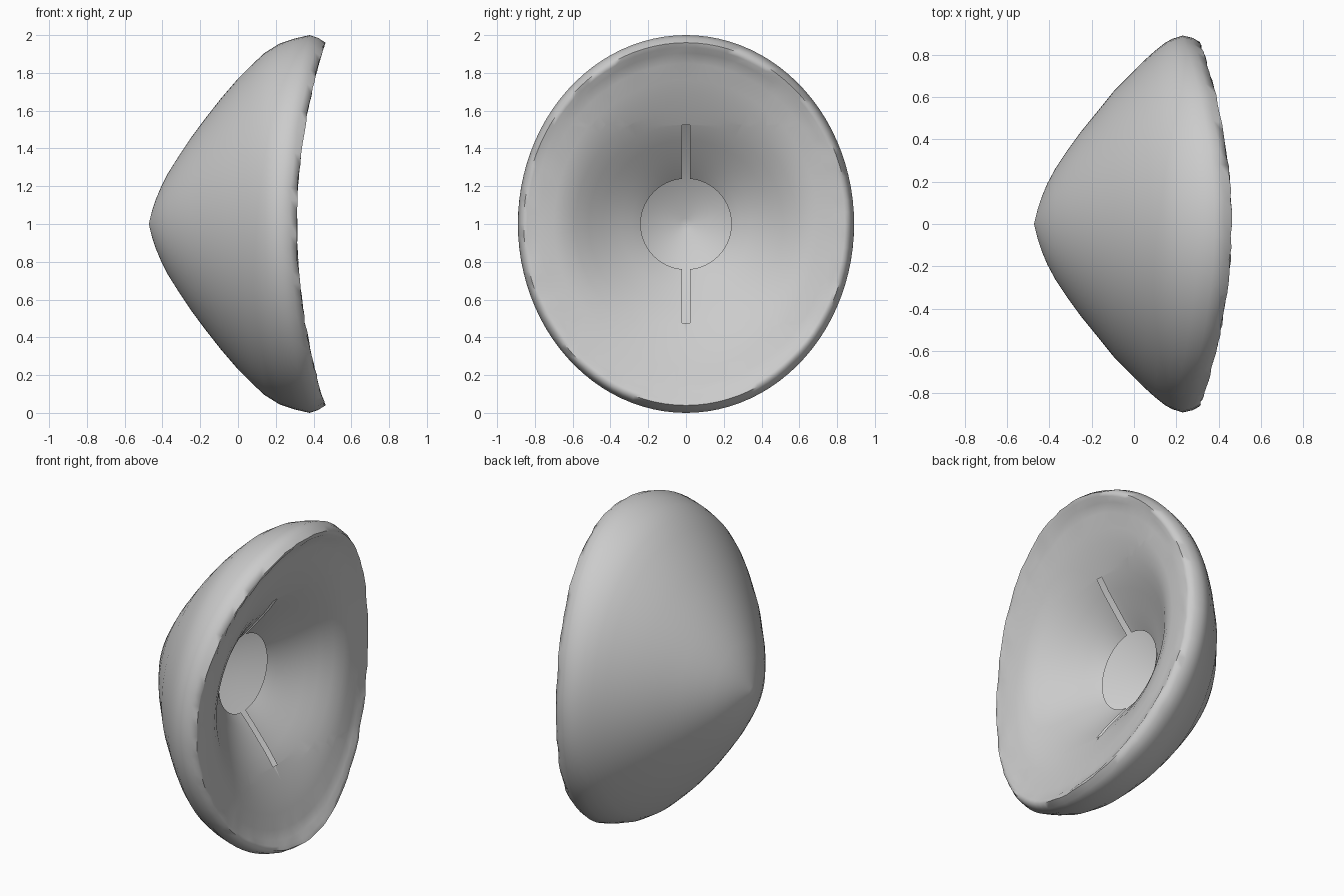
import bpy, bmesh, random
from math import sin, cos, pi

if "Cube" in bpy.data.objects:
    bpy.data.objects.remove(bpy.data.objects["Cube"])

random.seed(4)
SEG = 96

# Profile points: (x, radius, y scale, how far the sides sweep back)
OUTER = [(-.465, .03, 1, 0), (-.455, .07, 1, 0), (-.435, .13, 1, 0), (-.41, .19, 1, 0),
         (-.37, .27, .98, 0), (-.31, .365, .97, 0), (-.25, .455, .96, 0), (-.18, .55, .95, 0),
         (-.09, .665, .94, .05), (0, .77, .92, .1), (.07, .84, .91, .2),
         (.14, .905, .9, .3), (.22, .955, .895, .5), (.30, .982, .89, .8), (.38, 1.0, .89, 1)]
RIM = [(.425, .985, .892, 1), (.46, .96, .895, 1), (.45, .935, .9, .93), (.425, .905, .9, .76)]
INNER = [(.40, .85, .91, .62), (.37, .76, .92, .46), (.34, .69, .94, .33), (.305, .61, .96, .3),
         (.26, .525, .98, .33), (.205, .445, 1, .28), (.125, .345, 1, .18),
         (.08, .29, 1, .08), (.035, .24, 1, 0)]


def ring(bm, p, wobble=0):
    x, r, sy, w = p
    out = []
    for i in range(SEG):
        a = 2 * pi * i / SEG
        j = random.uniform(-wobble, wobble)
        out.append(bm.verts.new((x - .15 * w * cos(a) ** 2 + j, r * sy * cos(a), 1 + r * sin(a))))
    return out


def loft(bm, rings):
    for a, b in zip(rings, rings[1:]):
        for i in range(SEG):
            k = (i + 1) % SEG
            bm.faces.new((a[i], a[k], b[k], b[i]))


def finish(bm, name):
    me = bpy.data.meshes.new(name)
    bm.to_mesh(me)
    bm.free()
    ob = bpy.data.objects.new(name, me)
    bpy.context.collection.objects.link(ob)
    bpy.ops.object.select_all(action='DESELECT')
    ob.select_set(True)
    bpy.context.view_layer.objects.active = ob
    bpy.ops.object.shade_smooth_by_angle(angle=1.2)


# Outer domed shell, rolled ragged rim and inner dish with a round hole, lofted as one skin
bm = bmesh.new()
rings = ([ring(bm, p) for p in OUTER] + [ring(bm, p, .005) for p in RIM]
         + [ring(bm, p) for p in INNER])
loft(bm, rings)
tip = bm.verts.new((-.472, 0, 1))
for i in range(SEG):
    bm.faces.new((tip, rings[0][(i + 1) % SEG], rings[0][i]))
bmesh.ops.recalc_face_normals(bm, faces=bm.faces)
if sum(f.normal.x for f in tip.link_faces) > 0:
    bmesh.ops.reverse_faces(bm, faces=bm.faces)

# Two narrow slots running up and down from the hole, cut in the inner dish only
dish_verts = {v for r in rings[-len(INNER):] for v in r}
dish = [f for f in bm.faces if all(v in dish_verts for v in f.verts)]
for co, no in (((0, .02, 0), (0, 1, 0)), ((0, -.02, 0), (0, 1, 0)),
               ((0, 0, 1.525), (0, 0, 1)), ((0, 0, .475), (0, 0, 1))):
    geom = set(dish) | {e for f in dish for e in f.edges} | {v for f in dish for v in f.verts}
    res = bmesh.ops.bisect_plane(bm, geom=list(geom), plane_co=co, plane_no=no)
    dish = [g for g in res['geom'] if isinstance(g, bmesh.types.BMFace)]
gone = [f for f in dish
        if abs(f.calc_center_median().y) < .02 and abs(f.calc_center_median().z - 1) < .525]
bmesh.ops.delete(bm, geom=gone, context='FACES')
finish(bm, "slotted_bowl")
